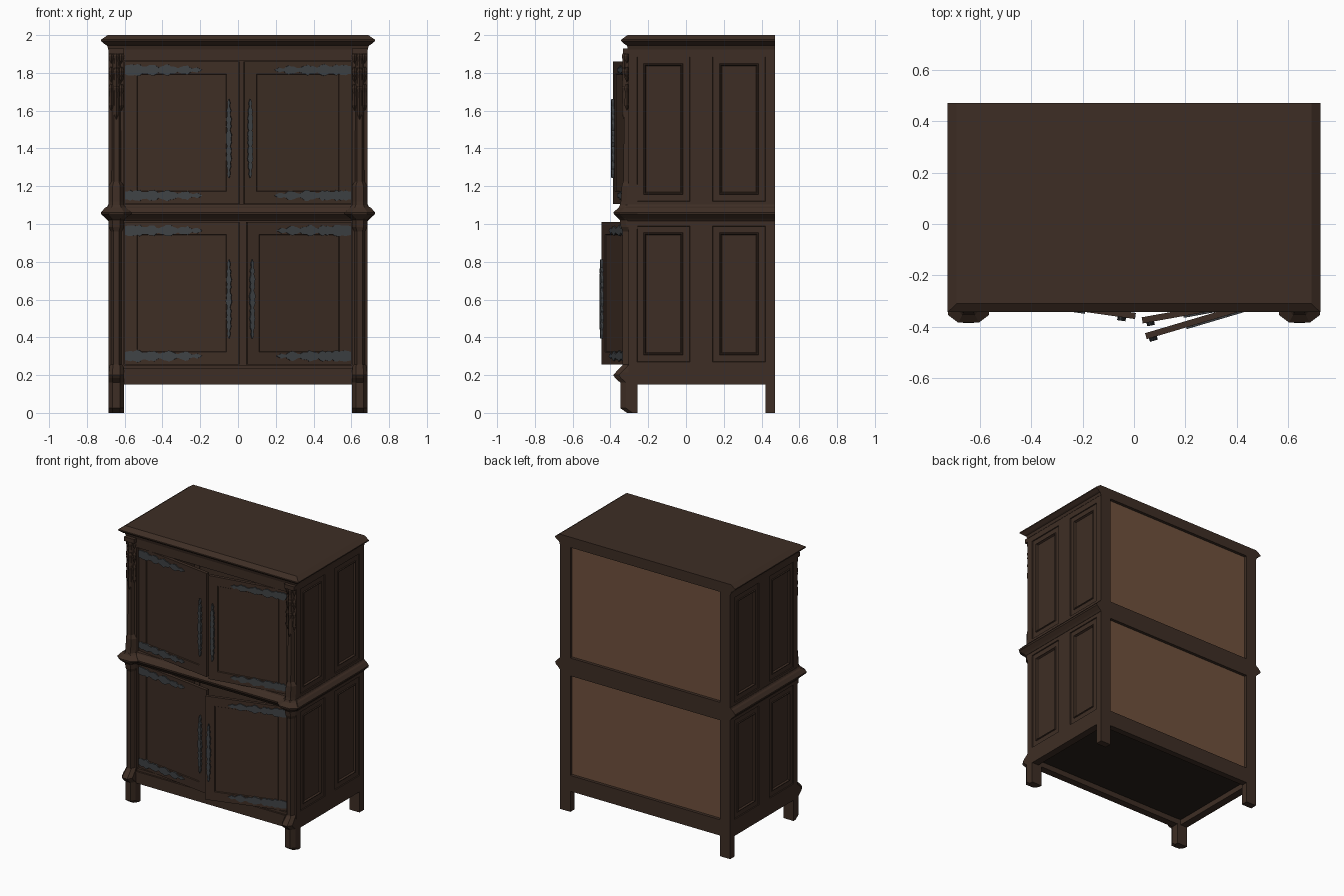
import bpy, bmesh, math, random
from mathutils import Matrix

if "Cube" in bpy.data.objects:
    bpy.data.objects.remove(bpy.data.objects["Cube"])

random.seed(4)


def material(name, rgb):
    m = bpy.data.materials.new(name)
    m.diffuse_color = (*rgb, 1)
    m.use_nodes = True
    m.node_tree.nodes["Principled BSDF"].inputs["Base Color"].default_value = m.diffuse_color
    return m


WOOD = material("dark_brown_wood", (0.048, 0.027, 0.018))
UNDER = material("shadowed_wood", (0.02, 0.014, 0.01))
TAN = material("tan_back_board", (0.16, 0.082, 0.046))
IRON = material("grey_iron", (0.05, 0.055, 0.06))


def finish(bm, name, mat, recalc=True):
    if recalc:
        bmesh.ops.recalc_face_normals(bm, faces=bm.faces)
    me = bpy.data.meshes.new(name)
    bm.to_mesh(me)
    bm.free()
    me.materials.append(mat)
    ob = bpy.data.objects.new(name, me)
    bpy.context.collection.objects.link(ob)
    return ob


def loft(name, rings, mat, M=None):
    """Closed rings of points joined by quads, capped at both ends."""
    bm = bmesh.new()
    vs = [[bm.verts.new(p) for p in r] for r in rings]
    n = len(rings[0])
    for a, b in zip(vs, vs[1:]):
        for i in range(n):
            bm.faces.new((a[i], a[(i + 1) % n], b[(i + 1) % n], b[i]))
    bm.faces.new(vs[0])
    bm.faces.new(vs[-1])
    if M:
        bm.transform(M)
    return finish(bm, name, mat)


def rect(x0, x1, y0, y1, z):
    return [(x0, y0, z), (x1, y0, z), (x1, y1, z), (x0, y1, z)]


def box(name, x0, x1, y0, y1, z0, z1, mat=WOOD):
    return loft(name, [rect(x0, x1, y0, y1, z) for z in (z0, z1)], mat)


W, F, B = 0.685, -0.305, 0.47

# Cornice and waist moulding: stepped slabs, flush at the back
def moulding(name, profile):
    loft(name, [rect(-W - o, W + o, F - o * 0.95, B, z) for o, z in profile], WOOD)


moulding("cornice", [(0.002, 1.925), (0.008, 1.945), (0.018, 1.95), (0.04, 1.968),
                     (0.04, 1.976), (0.005, 2.0)])
moulding("waist_moulding", [(0.002, 1.015), (0.01, 1.025), (0.015, 1.03), (0.038, 1.05),
                            (0.04, 1.062), (0.02, 1.085), (0.008, 1.092), (0.002, 1.102)])

# Rails, floor and back
box("front_top_rail", -0.61, 0.61, F, -0.26, 1.862, 1.94)
box("front_bottom_rail", -0.61, 0.61, F - 0.008, -0.26, 0.15, 0.235)
box("front_sill", -0.61, 0.61, F + 0.005, -0.26, 0.23, 0.253)
box("floor", -0.66, 0.66, -0.27, 0.44, 0.19, 0.22, UNDER)
for name, z0, z1 in (("back_bottom_rail", 0.15, 0.265), ("back_middle_rail", 0.99, 1.12),
                     ("back_top_rail", 1.93, 1.96)):
    box(name, -0.61, 0.61, 0.425, B, z0, z1)
for name, z0, z1 in (("lower_back_board", 0.25, 1.0), ("upper_back_board", 1.1, 1.94)):
    box(name, -0.62, 0.62, 0.438, 0.448, z0, z1, TAN)
    box(name + "_lining", -0.62, 0.62, 0.425, 0.437, z0, z1)


# Panelled side skin: a grid whose panel cells are inset in steps
def side_skin(s):
    ys = [F, -0.26, 0.02, 0.14, 0.42, B]
    zs = [0.15, 0.27, 0.99, 1.12, 1.885, 1.94]
    bm = bmesh.new()
    v = [[bm.verts.new((s * W, y, z)) for z in zs] for y in ys]
    panels = []
    for i in range(5):
        for j in range(5):
            q = [v[i][j], v[i + 1][j], v[i + 1][j + 1], v[i][j + 1]]
            f = bm.faces.new(q if s > 0 else q[::-1])
            if i in (1, 3) and j in (1, 3):
                panels.append(f)
    bm.normal_update()
    for t, d in ((0.003, -0.006), (0.048, 0), (0.004, 0.006), (0.007, 0), (0.008, -0.012)):
        bmesh.ops.inset_individual(bm, faces=panels, thickness=t, depth=d)
    finish(bm, "side_panels", WOOD, False)


# Front post section: flat back, chamfered front
def post_ring(cx, z, w, yf):
    ym = yf + 0.03
    return [(cx - w, -0.258, z), (cx - w, ym, z), (cx - w * 0.5, yf, z),
            (cx + w * 0.5, yf, z), (cx + w, ym, z), (cx + w, -0.258, z)]


LOWER = [(0, .041, -.312), (.025, .041, -.348), (.16, .041, -.348), (.185, .041, -.375),
         (.2, .041, -.385), (.215, .041, -.372), (.25, .036, -.338), (.256, .028, -.335),
         (.96, .028, -.335), (.985, .041, -.345), (1.02, .041, -.35)]
WAIST = [(1.02, .041, -.35), (1.03, .048, -.36), (1.052, .08, -.382), (1.062, .08, -.384),
         (1.088, .05, -.355), (1.1, .041, -.35)]
UPPER = [(1.095, .041, -.35), (1.12, .041, -.345), (1.2, .041, -.34), (1.225, .026, -.332),
         (1.55, .026, -.328), (1.93, .026, -.322)]

for s in (-1, 1):
    cx = s * 0.644
    side_skin(s)
    a, b = sorted((s * 0.645, s * 0.668))
    box("side_backing", a, b, -0.29, 0.45, 0.16, 1.94)
    a, b = sorted((s * 0.63, s * 0.684))
    box("side_bottom_rail", a, b, -0.29, 0.45, 0.151, 0.2)
    a, b = sorted((s * 0.603, s * W))
    box("front_stile", a, b, F, -0.26, 0.14, 1.94)
    box("back_stile_and_leg", a, b, 0.42, B, 0, 1.94)
    for name, prof in (("lower_post_and_foot", LOWER), ("post_waist", WAIST), ("upper_post", UPPER)):
        loft(name, [post_ring(cx, *p) for p in prof], WOOD)
    box("post_capital", cx - 0.041, cx + 0.041, -0.334, -0.28, 1.9, 1.93)
    # Carved drops hanging in tiers under the capital
    for top, tip in ((1.91, 1.80), (1.83, 1.70), (1.74, 1.55)):
        for k in (-1, 0, 1):
            x, z1 = cx + k * 0.027, tip + abs(k) * 0.05
            prof = [(top, 0.006), (top - 0.02, 0.014), (top - 0.045, 0.009),
                    (z1 + 0.03, 0.014), (z1, 0.001)]
            yc = -0.326 + abs(k) * 0.013
            loft("carved_drop", [[(x - r, yc, z), (x, yc - r, z), (x + r, yc, z), (x, yc + r, z)]
                                 for z, r in prof], WOOD)


# Doors, standing ajar, with iron straps and handle plates
STRAP = [.022, .028, .026, .03, .018, .026, .028, .012, .022, .029, .02, .01, .02, .024, .008, .014, .001]
HANDLE = [.001, .008, .005, .012, .009, .015, .010, .014, .008, .015, .013]
HANDLE += HANDLE[-2::-1]


def resample(prof):
    out = []
    for i, (a, b) in enumerate(zip(prof, prof[1:])):
        out += [a, (a + b) / 2 * random.uniform(0.75, 1.2)]
    return out + [prof[-1]]


def door(name, side, angle, length, z0, z1, handle_inset):
    a = math.radians(angle)
    d = -side   # doors run from the hinge toward the middle
    M = Matrix(((d * math.cos(a), d * math.sin(a), 0, side * 0.6),
                (-math.sin(a), math.cos(a), 0, -0.285),
                (0, 0, 1, 0), (0, 0, 0, 1)))
    bm = bmesh.new()
    v = [bm.verts.new(p) for z in (z0, z1) for p in rect(0, length, 0, 0.024, z)]
    for q in ((3, 2, 1, 0), (4, 5, 6, 7), (0, 1, 5, 4), (1, 2, 6, 5), (2, 3, 7, 6), (3, 0, 4, 7)):
        bm.faces.new([v[i] for i in q])
    bm.normal_update()
    front = [f for f in bm.faces if f.normal.y < -0.9]
    bmesh.ops.inset_individual(bm, faces=front, thickness=0.092, depth=0)
    bmesh.ops.inset_individual(bm, faces=front, thickness=0.005, depth=-0.006)
    bm.transform(M)
    finish(bm, name, WOOD)
    for zc in (z0 + 0.045, z1 - 0.045):
        p = resample(STRAP)
        loft(name + "_hinge_strap",
             [[(0.004 + 0.41 * i / (len(p) - 1), y, zc + h) for y, h in
               ((0.002, -w), (-0.007, -w), (-0.007, w), (0.002, w))] for i, w in enumerate(p)],
             IRON, M)
    p = resample(HANDLE)
    u, zc = length - handle_inset, (z0 + z1) / 2 - 0.03
    loft(name + "_handle_plate",
         [rect(u - w, u + w, -0.014, 0.002, zc - 0.21 + 0.42 * i / (len(p) - 1))
          for i, w in enumerate(p)], IRON, M)


door("upper_left_door", -1, 8, 0.61, 1.106, 1.86, 0.052)
door("lower_left_door", -1, 8, 0.61, 0.256, 1.01, 0.052)
door("upper_right_door", 1, 10.2, 0.575, 1.106, 1.86, 0.03)
door("lower_right_door", 1, 16.5, 0.574, 0.256, 1.01, 0.025)
